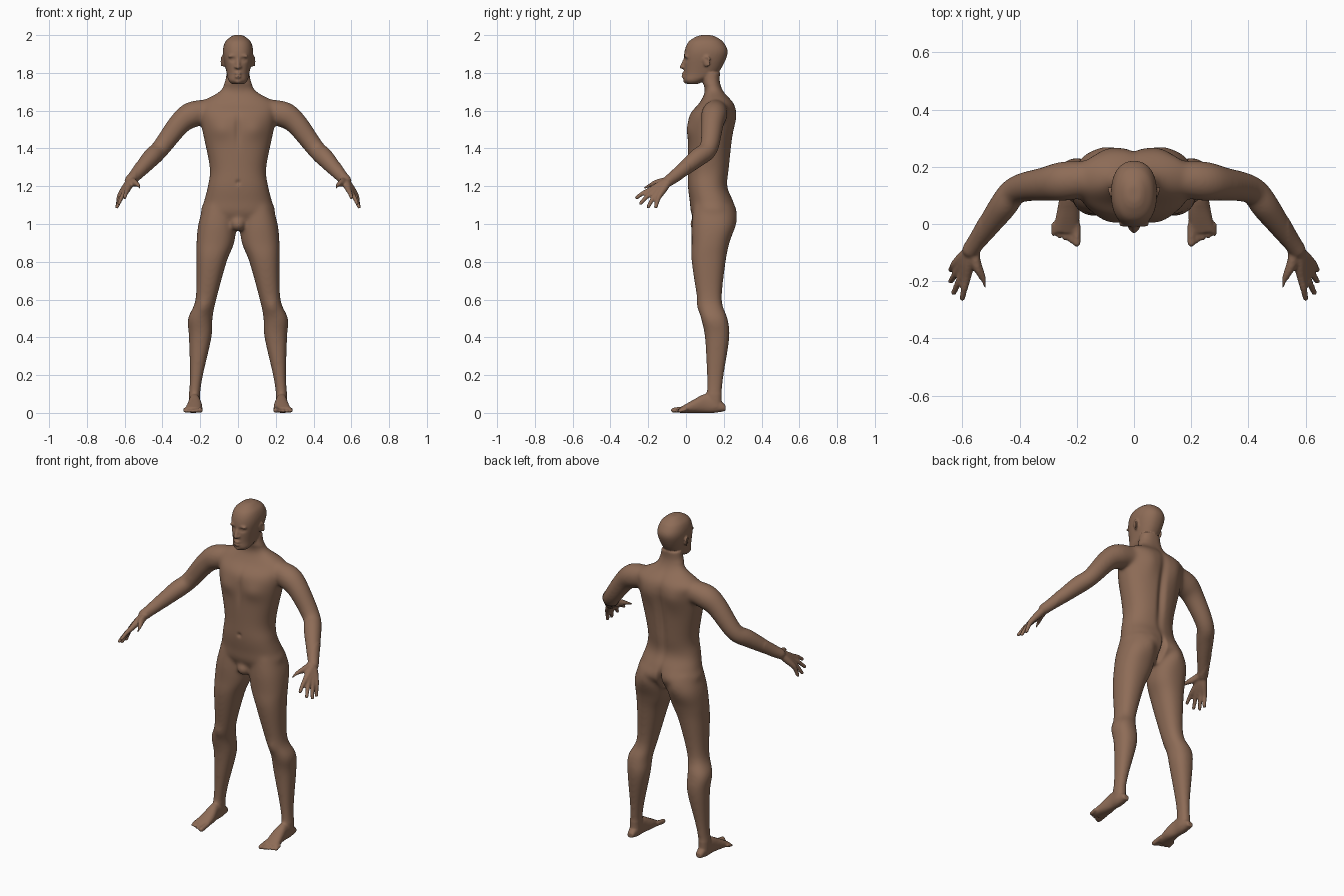
import bpy, bmesh, math
from mathutils import Vector, Matrix

if "Cube" in bpy.data.objects:
    bpy.data.objects.remove(bpy.data.objects["Cube"])

SIDES = (-1, 1)
bm = bmesh.new()


def refine(rows, steps=5):
    """Catmull-Rom interpolation of a list of rows."""
    rows = [Vector(row) for row in rows]
    padded = [rows[0], *rows, rows[-1]]
    smooth_rows = []
    for before, start, end, after in zip(padded, padded[1:], padded[2:], padded[3:]):
        for k in range(steps):
            t = k / steps
            leave, arrive = (end - before) / 2, (after - start) / 2
            turn = (end - start) * 3 - leave * 2 - arrive
            settle = (start - end) * 2 + leave + arrive
            smooth_rows.append(start + leave * t + turn * t ** 2 + settle * t ** 3)
    return smooth_rows + [rows[-1]]


def skin(rings):
    """Close a series of rings into a solid."""
    rings = [[bm.verts.new(point) for point in ring] for ring in rings]
    count = len(rings[0])
    faces = [bm.faces.new(rings[0]), bm.faces.new(rings[-1])]
    for lower, upper in zip(rings, rings[1:]):
        for i in range(count):
            j = (i + 1) % count
            faces.append(bm.faces.new((lower[j], lower[i], upper[i], upper[j])))
    bmesh.ops.recalc_face_normals(bm, faces=faces)


def circle(count):
    """Cosine and sine pairs around a full turn."""
    angles = [math.tau * i / count for i in range(count)]
    return [(math.cos(angle), math.sin(angle)) for angle in angles]


def squared(value):
    """Push a cosine or sine outwards for a slightly boxy section."""
    return math.copysign(abs(value) ** .88, value)


def loft(rows, side=1, along="z"):
    """Rows hold position, low edge, high edge, half width and centre x."""
    rings = []
    for place, low, high, half, middle in refine(rows):
        ring = []
        for c, s in circle(40):
            x = side * (middle + half * squared(c))
            w = (low + high) / 2 + (high - low) / 2 * squared(s)
            ring.append((x, w, place) if along == "z" else (x, place, w))
        rings.append(ring)
    skin(rings)


def centred(rows):
    return [(*row, 0) for row in rows]


def ball(centre, radii, side=1):
    place = Matrix.Translation((centre[0] * side, centre[1], centre[2]))
    bmesh.ops.create_uvsphere(bm, u_segments=20, v_segments=12, radius=1,
                              matrix=place @ Matrix.Diagonal((*radii, 1)))


def tube(rows, side=1):
    """Round limb through rows of x, y, z and radius, with a rounded tip."""
    points = refine(rows)
    rings = []
    for i, point in enumerate(points):
        ahead, behind = points[min(i + 1, len(points) - 1)], points[max(i - 1, 0)]
        tangent = (ahead - behind).xyz.normalized()
        across = tangent.cross(Vector((1, -.4, 0))).normalized()
        over = tangent.cross(across)
        ring = []
        for c, s in circle(24):
            q = point.xyz + (across * c + over * s) * point.w
            ring.append((q.x * side, q.y, q.z))
        rings.append(ring)
    skin(rings)
    ball(points[-1].xyz, [points[-1].w] * 3, side)


# Torso and neck
loft(centred([(.97, .08, .2, .06), (1.05, .03, .26, .19), (1.12, .02, .25, .18),
              (1.2, .01, .22, .16), (1.3, .01, .23, .15), (1.5, .01, .25, .19),
              (1.58, .02, .26, .2), (1.64, .07, .25, .2), (1.7, .1, .2, .1),
              (1.75, .09, .18, .07), (1.8, .09, .18, .06)]))
ball((0, .06, 1), (.04, .04, .04))

# Head
loft(centred([(1.74, .01, .06, .03), (1.76, -.01, .1, .05), (1.8, -.01, .17, .06),
              (1.9, -.01, .22, .08), (1.96, .01, .2, .07), (1.99, .05, .16, .04),
              (2, .08, .13, .02)]))

# Nose, lips and chin
tube([(0, 0, 1.88, .01), (0, -.01, 1.86, .01), (0, -.024, 1.83, .01)])
for z in (1.78, 1.796):
    ball((0, -.01, z), (.02, .015, .008))
ball((0, 0, 1.757), (.02, .014, .014))

leg = [(1.1, .04, .24, .08, .1), (1, .03, .26, .1, .11), (.9, .03, .23, .1, .12),
       (.8, .03, .21, .08, .14), (.6, .06, .19, .055, .17), (.5, .08, .22, .065, .2),
       (.4, .1, .23, .06, .2), (.2, .11, .2, .035, .22), (.1, .11, .19, .03, .23),
       (.03, .11, .19, .03, .23)]
foot = [(.21, .01, .04, .02, .23), (.15, 0, .09, .03, .23), (.1, 0, .1, .03, .23),
        (.04, 0, .07, .04, .23), (-.03, 0, .03, .045, .24)]
arm = [(.14, .16, 1.6, .06), (.24, .15, 1.58, .07), (.31, .14, 1.53, .06),
       (.41, .12, 1.4, .05), (.46, .06, 1.35, .05), (.54, -.05, 1.26, .035),
       (.57, -.09, 1.23, .03)]
thumb = [(.56, -.09, 1.23, .02), (.55, -.14, 1.22, .02), (.53, -.18, 1.21, .015),
         (.52, -.22, 1.19, .01)]
wrist = Vector((.57, -.09, 1.23))
first_knuckle, last_knuckle = Vector((.585, -.19, 1.18)), Vector((.625, -.14, 1.15))
finger_tips = [(.6, -.26, 1.14), (.63, -.24, 1.11), (.64, -.2, 1.09), (.64, -.16, 1.09)]

for side in SIDES:
    # Legs and feet
    loft(leg, side)
    loft(foot, side, "y")
    # Toes, the big one innermost
    for i in range(5):
        x, tip, radius = .2 + i * .02, i * .008 - .066, .009 if i else .014
        tube([(x, 0, .024, radius), (x, tip + .03, .018, radius), (x, tip, radius, radius)], side)
    # Arms and thumbs
    tube(arm, side)
    tube(thumb, side)
    # Fingers, their roots fanning out from the wrist to form the palm
    for i, end in enumerate(finger_tips):
        tip = Vector(end)
        knuckle = first_knuckle.lerp(last_knuckle, i / 3)
        palm = wrist.lerp(knuckle, .5)
        bend = knuckle.lerp(tip, .5) + Vector((0, 0, .005))
        tube([(*wrist, .02), (*palm, .02), (*knuckle, .015), (*bend, .012), (*tip, .01)], side)
    # Ears with a raised rim
    ball((.077, .108, 1.858), (.008, .015, .027), side)
    rim = []
    for i in range(8):
        angle = math.pi - i * .6
        y, z = .016 * math.cos(angle), .026 * math.sin(angle)
        rim.append((.084 + y / 3, .11 + y, 1.86 + z, .005))
    tube(rim, side)
    # Nostrils and brows
    ball((.011, -.013, 1.83), (.009, .01, .008), side)
    ball((.03, 0, 1.888), (.026, .012, .008), side)

# Fuse all parts into one skin
mesh = bpy.data.meshes.new("body")
bm.to_mesh(mesh)
bm.free()
body = bpy.data.objects.new("body", mesh)
bpy.context.collection.objects.link(body)
fuse = body.modifiers.new("fuse", "REMESH")
fuse.mode = "VOXEL"
fuse.voxel_size = .006
bpy.context.view_layer.update()
fused = body.evaluated_get(bpy.context.evaluated_depsgraph_get())
bm = bmesh.new()
bm.from_mesh(fused.to_mesh())
fused.to_mesh_clear()
body.modifiers.clear()


def relax(verts, times):
    for _ in range(times):
        bmesh.ops.smooth_vert(bm, verts=verts, factor=.5, use_axis_x=True,
                              use_axis_y=True, use_axis_z=True)


# Blend the joints, keeping hands, feet and face crisp
relax([v for v in bm.verts if .1 < v.co.z < 1.735 and abs(v.co.x) < .54], 25)
relax(bm.verts[:], 2)

# Sculpted dents and swells: centre, size across, size upright, push along y
strokes = [((.03, -.01, 1.87), .016, .011, .011),   # eye sockets
           ((.03, 0, 1.87), .009, .006, -.006),     # eyes
           ((0, -.02, 1.788), .02, .004, .004),     # mouth
           ((.09, .02, 1.5), .06, .05, -.012),      # chest
           ((0, .01, 1.5), .016, .08, .008),        # breastbone
           ((0, .01, 1.22), .012, .012, .008),      # navel
           ((0, .24, 1.4), .022, .2, -.018),        # spine
           ((0, .25, 1.03), .012, .06, -.04),       # cleft
           ((.09, .25, 1.05), .05, .06, .014),      # buttocks
           ((.09, .25, 1.56), .06, .08, .014),      # shoulder blades
           ((.18, .07, .56), .03, .04, -.008)]      # knees
for (x, y, z), wide, tall, push in strokes:
    for side in SIDES if x else (1,):
        for v in bm.verts:
            offset = v.co - Vector((x * side, y, z))
            reach = Vector((offset.x / wide, offset.y / .07, offset.z / tall)).length_squared
            if reach < 8:
                v.co.y += push * math.exp(-reach)

for face in bm.faces:
    face.smooth = True
bm.to_mesh(mesh)
bm.free()

# Skin colour
brown = bpy.data.materials.new("skin brown")
brown.use_nodes = True
brown.diffuse_color = (.27, .15, .095, 1)
brown.node_tree.nodes["Principled BSDF"].inputs["Base Color"].default_value = brown.diffuse_color
mesh.materials.clear()
mesh.materials.append(brown)
